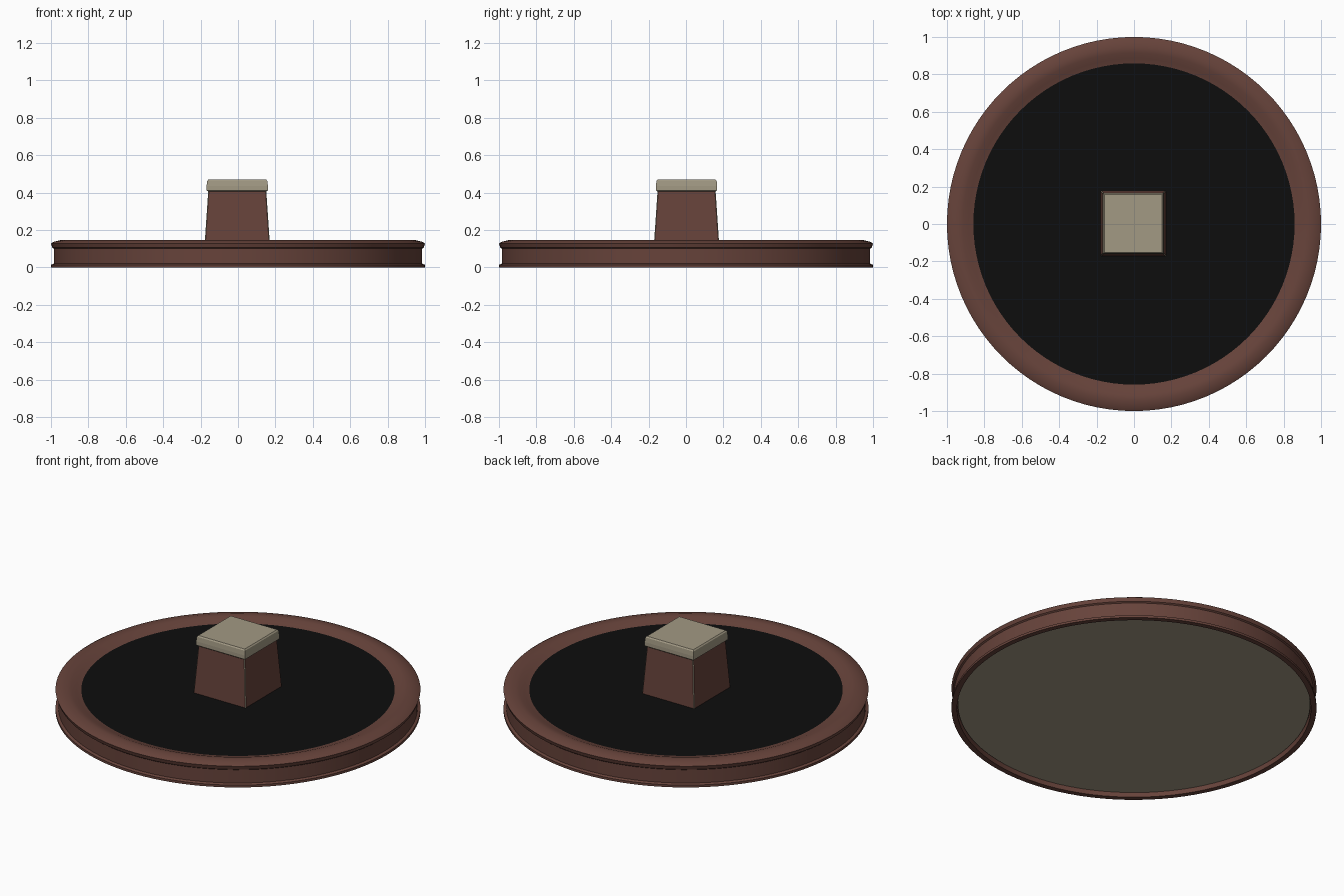
import bpy, bmesh, math

if "Cube" in bpy.data.objects:
    bpy.data.objects.remove(bpy.data.objects["Cube"])


def material(name, rgb):
    m = bpy.data.materials.new(name)
    m.diffuse_color = (*rgb, 1)
    m.use_nodes = True
    m.node_tree.nodes["Principled BSDF"].inputs["Base Color"].default_value = m.diffuse_color
    return m


BROWN = material("red_brown", (0.135, 0.056, 0.043))
BLACK = material("black", (0.004, 0.004, 0.004))
BEIGE = material("beige", (0.36, 0.32, 0.23))


def add_object(name, bm, mats, smooth=True):
    bmesh.ops.recalc_face_normals(bm, faces=bm.faces)
    me = bpy.data.meshes.new(name)
    bm.to_mesh(me)
    bm.free()
    ob = bpy.data.objects.new(name, me)
    bpy.context.collection.objects.link(ob)
    for m in mats:
        me.materials.append(m)
    if smooth:
        bpy.ops.object.select_all(action='DESELECT')
        ob.select_set(True)
        bpy.context.view_layer.objects.active = ob
        bpy.ops.object.shade_smooth_by_angle(angle=math.radians(25))
    return ob


def lathe(name, profile, mat, n=96):
    """Spin a closed (radius, z) outline into a ring."""
    bm = bmesh.new()
    rings = [[bm.verts.new((r * math.cos(2 * math.pi * i / n),
                            r * math.sin(2 * math.pi * i / n), z))
              for i in range(n)] for r, z in profile]
    for a, b in zip(rings, rings[1:] + rings[:1]):
        for i in range(n):
            j = (i + 1) % n
            bm.faces.new((a[i], a[j], b[j], b[i]))
    return add_object(name, bm, [mat])


def disc(name, r, z0, z1, mat, n=96):
    bm = bmesh.new()
    bmesh.ops.create_cone(bm, cap_ends=True, segments=n,
                          radius1=r, radius2=r, depth=z1 - z0)
    bmesh.ops.translate(bm, verts=bm.verts, vec=(0, 0, (z0 + z1) / 2))
    return add_object(name, bm, [mat])


def tapered_box(name, cx, cy, layers, mats):
    """Stack square layers given as (half width, z)."""
    bm = bmesh.new()
    rings = [[bm.verts.new((cx + sx * h, cy + sy * h, z))
              for sx, sy in ((-1, -1), (1, -1), (1, 1), (-1, 1))]
             for h, z in layers]
    for a, b in zip(rings, rings[1:]):
        for i in range(4):
            j = (i + 1) % 4
            bm.faces.new((a[i], a[j], b[j], b[i]))
    bm.faces.new(rings[0][::-1])
    bm.faces.new(rings[-1])
    return add_object(name, bm, mats, smooth=False)


# Moulded outer rim: thin foot, recessed side, sloping lip, dished inner edge
lathe("rim", [(0.97, 0.0), (1.0, 0.0), (1.0, 0.014), (0.985, 0.02),
              (0.985, 0.1), (0.993, 0.106), (1.0, 0.128), (0.985, 0.137),
              (0.945, 0.147), (0.915, 0.144), (0.885, 0.132),
              (0.855, 0.124), (0.855, 0.04), (0.97, 0.04)], BROWN)

# Black playing surface and pale underside
disc("top_surface", 0.86, 0.04, 0.125, BLACK)
disc("underside", 0.965, 0.026, 0.04, BEIGE)

# Central post with pale corner edges
post = tapered_box("post", -0.004, 0.003, [(0.176, 0.1), (0.155, 0.412)],
                   [BROWN, BEIGE])
bev = post.modifiers.new("corner_edges", 'BEVEL')
bev.width = 0.004
bev.segments = 1
bev.material = 1

# Pale cap with a softened top
tapered_box("post_cap", -0.004, 0.003,
            [(0.155, 0.405), (0.164, 0.412), (0.164, 0.435),
             (0.161, 0.462), (0.155, 0.469)], [BEIGE])
